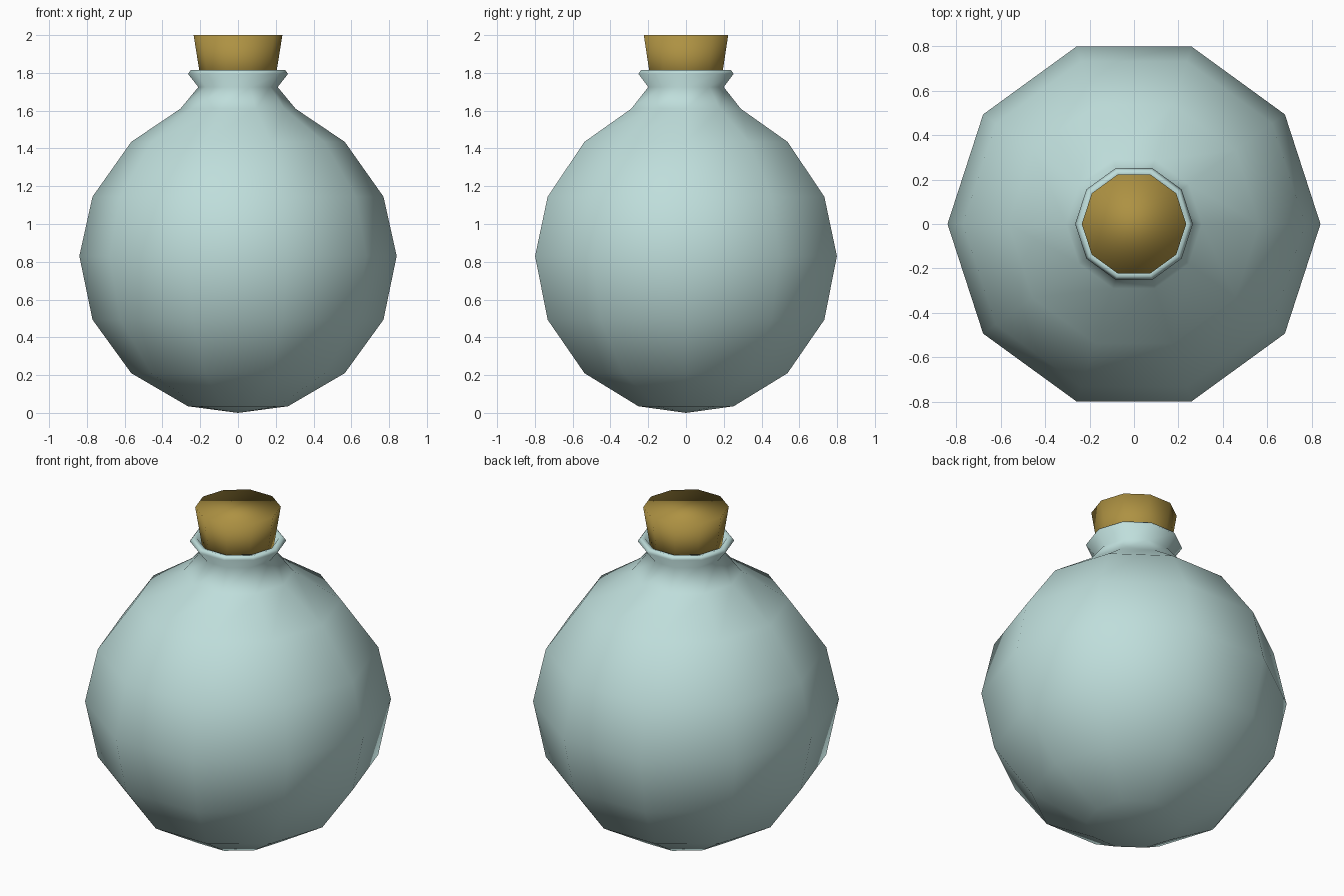
import bpy, bmesh, math

if "Cube" in bpy.data.objects:
    bpy.data.objects.remove(bpy.data.objects["Cube"])

SIDES = 10


def material(name, rgb):
    m = bpy.data.materials.new(name)
    m.diffuse_color = (*rgb, 1)
    m.use_nodes = True
    m.node_tree.nodes["Principled BSDF"].inputs["Base Color"].default_value = m.diffuse_color
    return m


def lathe(name, profile, mat, cap_start=False, cap_end=False):
    """Turn a (radius, height) profile around z; a zero radius makes a pole."""
    bm = bmesh.new()
    rings = []
    for r, z in profile:
        if r == 0:
            rings.append([bm.verts.new((0, 0, z))] * SIDES)
        else:
            rings.append([bm.verts.new((r * math.cos(math.tau * i / SIDES),
                                        r * math.sin(math.tau * i / SIDES), z))
                          for i in range(SIDES)])
    for low, high in zip(rings, rings[1:]):
        for i in range(SIDES):
            j = (i + 1) % SIDES
            corners = [low[i], low[j], high[j], high[i]]
            bm.faces.new(list(dict.fromkeys(corners)))
    if cap_start:
        bm.faces.new(rings[0][::-1])
    if cap_end:
        bm.faces.new(rings[-1])
    for f in bm.faces:
        f.smooth = True
    mesh = bpy.data.meshes.new(name)
    bm.to_mesh(mesh)
    bm.free()
    mesh.materials.append(mat)
    obj = bpy.data.objects.new(name, mesh)
    bpy.context.collection.objects.link(obj)
    return obj


glass = material("pale_blue_glass", (0.52, 0.73, 0.71))
cork = material("cork_brown", (0.42, 0.285, 0.055))

# Round flask with pinched neck, flared lip and a short inner throat
lathe("flask", [(0, 0), (0.265, 0.035), (0.565, 0.21), (0.77, 0.493),
                (0.84, 0.83), (0.77, 1.145), (0.565, 1.435), (0.305, 1.61),
                (0.21, 1.725), (0.265, 1.795), (0.25, 1.815),
                (0.225, 1.81), (0.19, 1.75)], glass)

# Tapered stopper pushed into the neck
lathe("stopper", [(0.19, 1.72), (0.235, 2.0)], cork, cap_start=True, cap_end=True)
